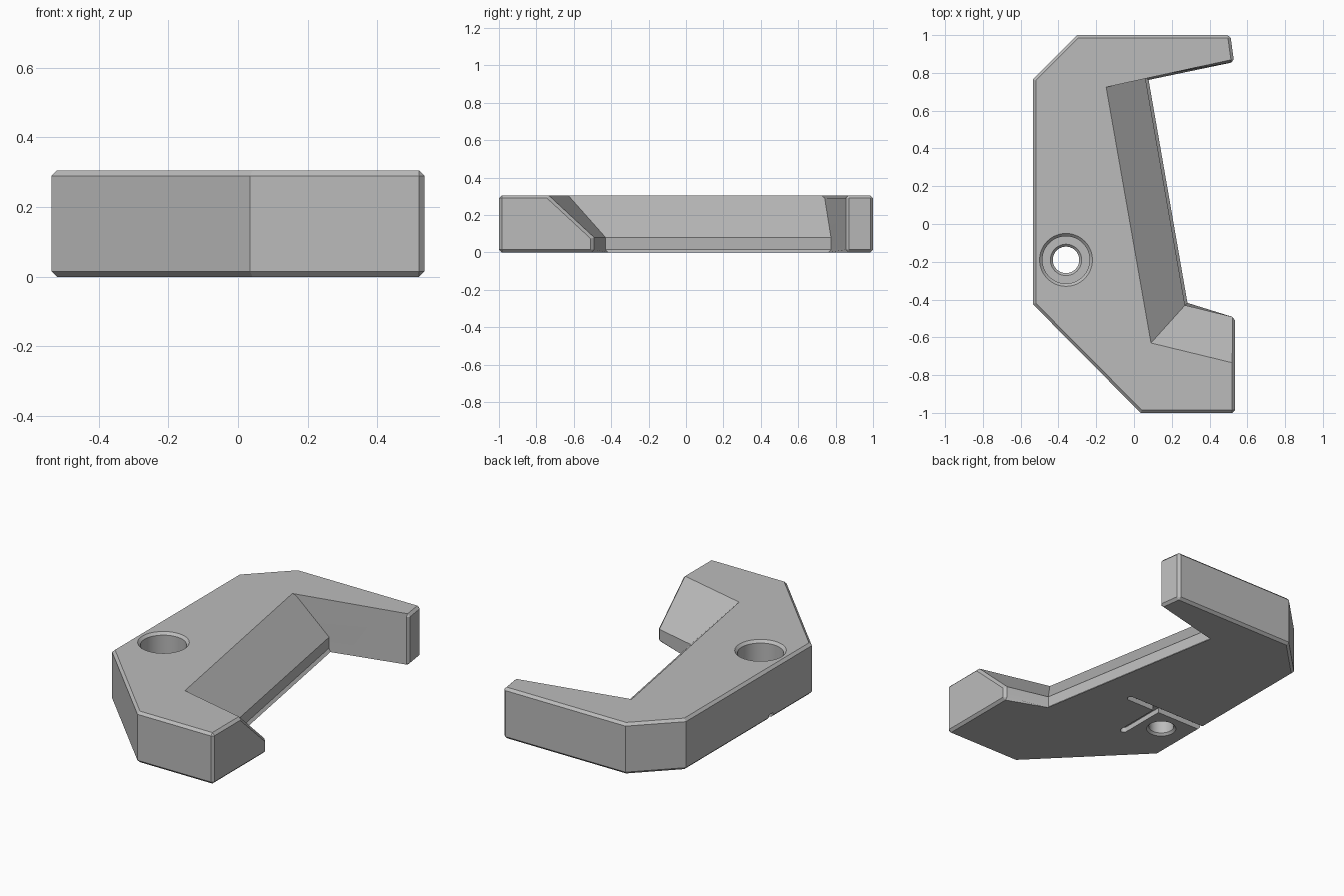
import bpy, bmesh, math
from mathutils import Vector

if "Cube" in bpy.data.objects:
    bpy.data.objects.remove(bpy.data.objects["Cube"], do_unlink=True)

HEIGHT, LIP, CHAMFER = 0.305, 0.08, 0.015

grey = bpy.data.materials.new("light grey")
grey.use_nodes = True
grey.diffuse_color = (0.5, 0.5, 0.5, 1)
grey.node_tree.nodes["Principled BSDF"].inputs["Base Color"].default_value = grey.diffuse_color


def make_object(name, bm):
    bmesh.ops.recalc_face_normals(bm, faces=bm.faces[:])
    mesh = bpy.data.meshes.new(name)
    bm.to_mesh(mesh)
    bm.free()
    mesh.materials.append(grey)
    obj = bpy.data.objects.new(name, mesh)
    bpy.context.collection.objects.link(obj)
    return obj


# Hook body: outline corners, with the throat corners c, d, e sloping in towards the top
outline = dict(a=(0.035, -1), b=(0.535, -1), c=(0.535, -0.495), d=(0.27, -0.43),
               e=(0.06, 0.775), f=(0.53, 0.857), g=(0.51, 1), h=(-0.30, 1),
               i=(-0.535, 0.765), j=(-0.535, -0.425))
throat_top = dict(c=(0.535, -0.738), d=(0.09, -0.63), e=(-0.15, 0.739))

bm = bmesh.new()
low = {k: bm.verts.new((*p, 0)) for k, p in outline.items()}
mid = {k: bm.verts.new((*outline[k], LIP)) for k in throat_top}
top = {k: bm.verts.new((*throat_top.get(k, p), HEIGHT)) for k, p in outline.items()}

bm.faces.new(list(low.values())[::-1])
bm.faces.new(list(top.values()))
names = list(outline)
for k, n in zip(names, names[1:] + names[:1]):
    if k in mid and n in mid:
        # short lip wall below a sloping throat face
        bm.faces.new((low[k], low[n], mid[n], mid[k]))
        bm.faces.new((mid[k], mid[n], top[n], top[k]))
    else:
        loop = [low[k], low[n], mid.get(n), top[n], top[k], mid.get(k)]
        bm.faces.new([v for v in loop if v])

# Chamfer the rims and the borders of the two jaw ends
rims = [(ring[k], ring[n]) for ring in (low, top)
        for k, n in zip(names, names[1:] + names[:1])
        if not (ring is top and k in "cd")]
ends = [(low[k], top[k]) for k in "bfg"] + [(low["c"], mid["c"]), (mid["c"], top["c"])]
edges = [bm.edges.get(pair) for pair in rims + ends]
bmesh.ops.bevel(bm, geom=edges, offset=CHAMFER, offset_type='OFFSET', segments=1,
                affect='EDGES', clamp_overlap=True)
body = make_object("hook_body", bm)


def lathe_cutter(name, profile, centre):
    bm = bmesh.new()
    verts = [bm.verts.new((r, 0, z)) for r, z in profile]
    path = [bm.edges.new(pair) for pair in zip(verts, verts[1:])]
    bmesh.ops.spin(bm, geom=verts + path, cent=(0, 0, 0), axis=(0, 0, 1),
                   angle=math.tau, steps=64, use_duplicate=False)
    bmesh.ops.remove_doubles(bm, verts=bm.verts[:], dist=1e-5)
    bmesh.ops.translate(bm, verts=bm.verts[:], vec=(*centre, 0))
    return make_object(name, bm)


def slot_cutter(name, start, end, width, depth):
    # round-ended bar along a straight line
    start, end = Vector((*start, 0)), Vector((*end, 0))
    along = (end - start).normalized()
    side = Vector((-along.y, along.x, 0))
    bm = bmesh.new()
    ring = []
    for centre, turn in ((end, -math.pi / 2), (start, math.pi / 2)):
        for s in range(13):
            t = turn + math.pi * s / 12
            ring.append(centre + (along * math.cos(t) + side * math.sin(t)) * width / 2)
    face = bm.faces.new([bm.verts.new((p.x, p.y, -0.1)) for p in ring])
    result = bmesh.ops.extrude_face_region(bm, geom=[face])
    moved = [v for v in result["geom"] if isinstance(v, bmesh.types.BMVert)]
    bmesh.ops.translate(bm, verts=moved, vec=(0, 0, 0.1 + depth))
    return make_object(name, bm)


# Counterbored screw hole with chamfered rims, and the two grooves underneath
bore = [(0, -0.1), (0.183, -0.1), (0.07, 0.013), (0.07, 0.107), (0.083, 0.12),
        (0.125, 0.12), (0.125, 0.29), (0.225, 0.39), (0, 0.39)]
cutters = [lathe_cutter("screw_hole_cutter", bore, (-0.36, -0.19)),
           slot_cutter("long_groove_cutter", (-0.7, -0.04), (-0.01, -0.04), 0.04, 0.03),
           slot_cutter("short_groove_cutter", (-0.21, -0.04), (-0.21, -0.34), 0.04, 0.03)]

bpy.ops.object.select_all(action='DESELECT')
body.select_set(True)
bpy.context.view_layer.objects.active = body
for cutter in cutters:
    cutter.hide_render = True
    mod = body.modifiers.new("cut", 'BOOLEAN')
    mod.operation = 'DIFFERENCE'
    mod.solver = 'EXACT'
    mod.object = cutter
    bpy.ops.object.modifier_apply(modifier=mod.name)
    bpy.data.objects.remove(cutter, do_unlink=True)

bpy.ops.object.shade_smooth_by_angle(angle=math.radians(20))
